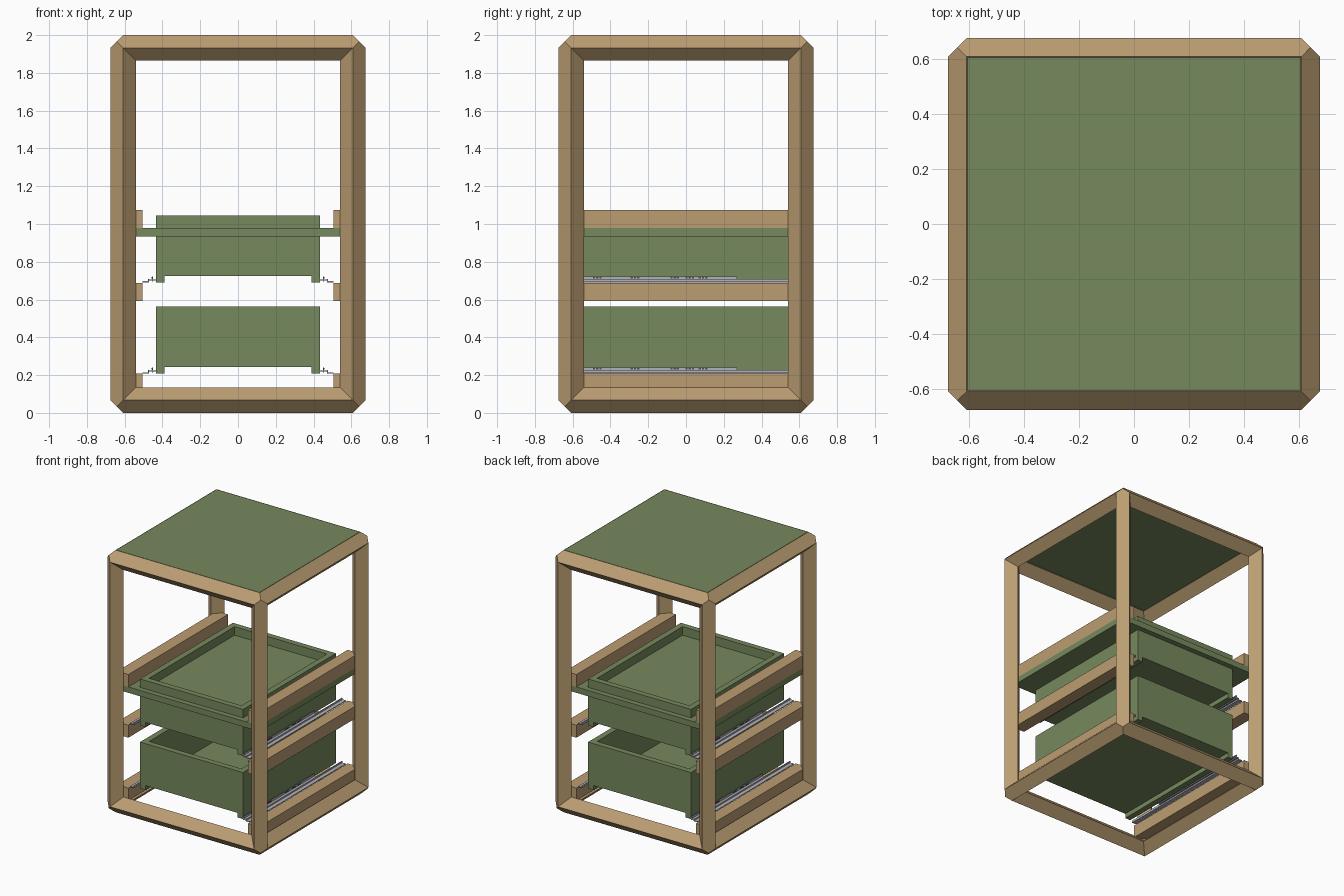
import bpy, bmesh
from mathutils import Vector

if "Cube" in bpy.data.objects:
    bpy.data.objects.remove(bpy.data.objects["Cube"])

def mat(name, c):
    m = bpy.data.materials.new(name)
    m.diffuse_color = (*c, 1)
    m.use_nodes = True
    m.node_tree.nodes["Principled BSDF"].inputs["Base Color"].default_value = m.diffuse_color
    return m

WOOD = mat("wood", (0.50, 0.34, 0.17))
GREEN = mat("green_board", (0.18, 0.25, 0.11))
STEEL = mat("steel", (0.45, 0.45, 0.50))
DARK = mat("slot_dark", (0.08, 0.08, 0.09))

def finish(name, bm, m):
    bmesh.ops.recalc_face_normals(bm, faces=bm.faces[:])
    me = bpy.data.meshes.new(name)
    bm.to_mesh(me)
    bm.free()
    ob = bpy.data.objects.new(name, me)
    me.materials.append(m)
    bpy.context.collection.objects.link(ob)
    return ob

def boxes(name, m, *ranges):
    """One object from boxes given as (x0, x1, y0, y1, z0, z1)."""
    bm = bmesh.new()
    for x0, x1, y0, y1, z0, z1 in ranges:
        vs = bmesh.ops.create_cube(bm, size=1)["verts"]
        for v in vs:
            v.co = ((x0 + x1) / 2 + v.co.x * (x1 - x0),
                    (y0 + y1) / 2 + v.co.y * (y1 - y0),
                    (z0 + z1) / 2 + v.co.z * (z1 - z0))
    return finish(name, bm, m)

# outer frame: square bars turned 45 degrees, with mitred pointed ends
R = 0.067
HALF = Vector((0.608, 0.608, 0.933))

def bar(name, axis, sj, sk):
    j, k = (axis + 1) % 3, (axis + 2) % 3
    bm = bmesh.new()
    for s in (-1, 1):
        p = Vector()
        p[axis], p[j], p[k] = s * HALF[axis], sj * HALF[j], sk * HALF[k]
        for a, b in ((R, 0), (-R, 0), (0, R), (0, -R)):
            q = p.copy()
            q[j] += a
            q[k] += b
            bm.verts.new(q + Vector((0, 0, 1)))
        tip = p.copy()
        tip[axis] += s * R / 2
        tip[j] += sj * R / 2
        tip[k] += sk * R / 2
        bm.verts.new(tip + Vector((0, 0, 1)))
    bmesh.ops.convex_hull(bm, input=bm.verts[:])
    bmesh.ops.dissolve_limit(bm, angle_limit=0.01, verts=bm.verts[:], edges=bm.edges[:])
    finish(name, bm, WOOD)

for axis, name in enumerate(("cross_bar", "side_bar", "corner_post")):
    for sj in (-1, 1):
        for sk in (-1, 1):
            bar(name, axis, sj, sk)

# side rails carrying the shelf and drawers
for z in (0.113, 0.593, 0.98):
    for s in (-1, 1):
        x0, x1 = sorted((s * 0.505, s * 0.60))
        boxes("side_rail", WOOD, (x0, x1, -0.60, 0.60, z, z + 0.095))

# top board and shelf
boxes("top_board", GREEN, (-0.605, 0.605, -0.605, 0.605, 1.955, 2.0))
boxes("shelf", GREEN, (-0.60, 0.60, -0.60, 0.60, 0.935, 0.98))

# drawers with their slides; z is the underside of the drawer runners
T = 0.045
for z in (0.208, 0.69):
    b, t = z + 0.035, z + 0.355
    for s in (-1, 1):
        x0, x1 = sorted((s * 0.39, s * 0.435))
        boxes("drawer_side", GREEN, (x0, x1, -0.56, 0.56, b, t))
        boxes("drawer_runner", GREEN, (x0, x1, -0.56, 0.56, z, b))
        y0, y1 = sorted((s * 0.515, s * 0.56))
        boxes("drawer_end", GREEN, (-0.39, 0.39, y0, y1, b, t))
    boxes("drawer_floor", GREEN, (-0.39, 0.39, -0.515, 0.515, b, b + 0.02))

    for turn in (0, 3.14159265):
        # fixed channel, moving channel and flange
        slide = boxes("slide", STEEL,
                      (0.475, 0.505, -0.58, 0.58, z + 0.001, z + 0.007),
                      (0.470, 0.476, -0.58, 0.58, z + 0.001, z + 0.018),
                      (0.435, 0.475, -0.58, 0.27, z + 0.012, z + 0.017),
                      (0.450, 0.456, -0.58, 0.27, z + 0.005, z + 0.033))
        slots = boxes("slide_slots", DARK, *[
            (0.455, 0.458, y - 0.006, y + 0.006, z + 0.021, z + 0.029)
            for c in (-0.47, -0.27, -0.06, 0.02, 0.09) for y in (c - 0.017, c, c + 0.017)])
        slide.rotation_euler.z = slots.rotation_euler.z = turn
